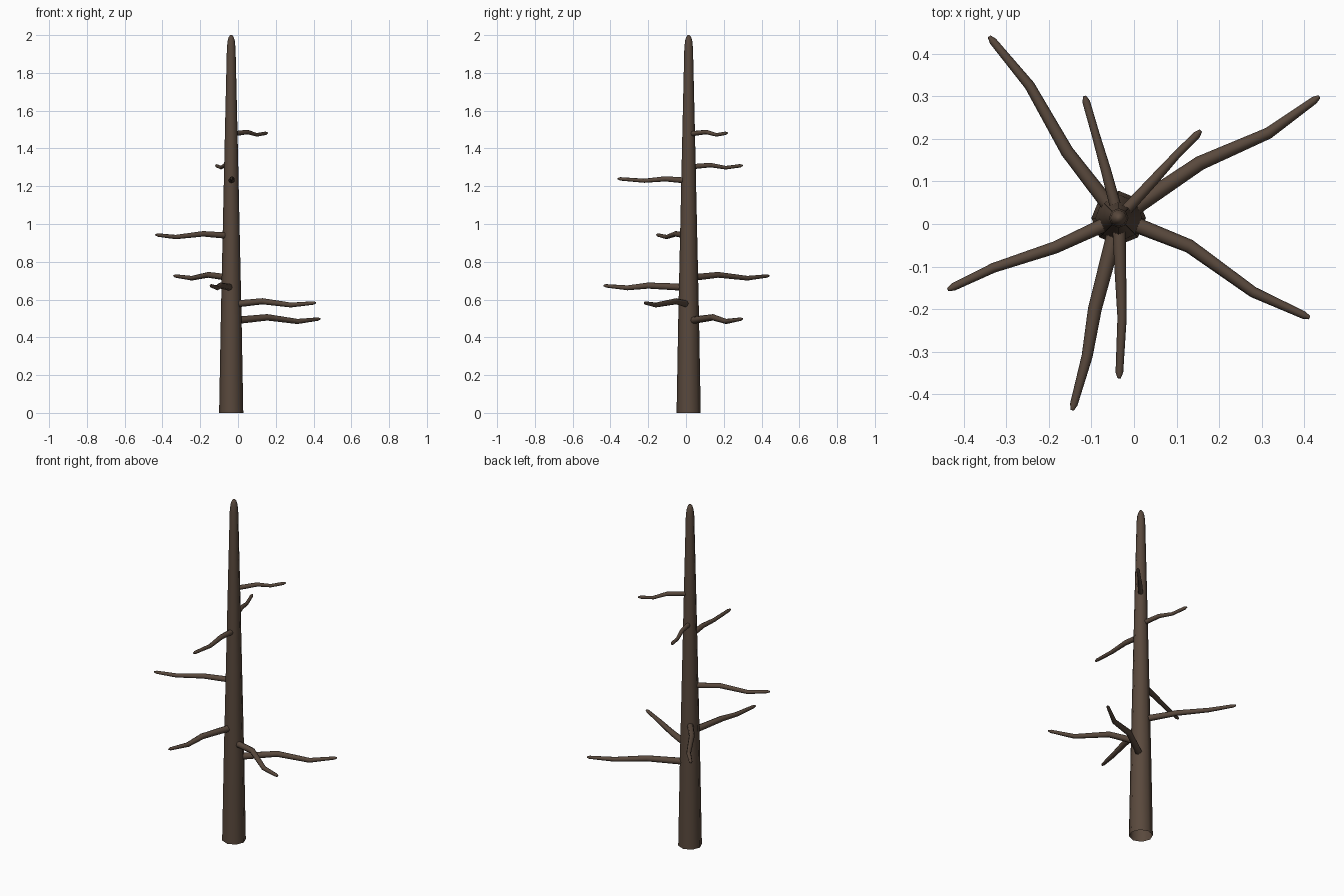
import bpy, bmesh, math
from mathutils import Vector

if "Cube" in bpy.data.objects:
    bpy.data.objects.remove(bpy.data.objects["Cube"])

bark = bpy.data.materials.new("bark")
bark.diffuse_color = (0.10, 0.066, 0.046, 1)
bark.use_nodes = True
bark.node_tree.nodes["Principled BSDF"].inputs["Base Color"].default_value = bark.diffuse_color


def tube(name, points, radii, sides, cap_start):
    """Sweep a ring of given sides along points, closing the tip."""
    pts = [Vector(p) for p in points]
    bm = bmesh.new()
    rings = []
    for i, p in enumerate(pts):
        d = (pts[min(i + 1, len(pts) - 1)] - pts[max(i - 1, 0)]).normalized()
        ref = Vector((1, 0, 0)) if abs(d.z) > 0.9 else Vector((0, 0, 1))
        u = (ref - d * ref.dot(d)).normalized()
        v = d.cross(u)
        rings.append([bm.verts.new(p + radii[i] * (u * math.cos(a) + v * math.sin(a)))
                      for a in (2 * math.pi * k / sides for k in range(sides))])
    for r0, r1 in zip(rings, rings[1:]):
        for k in range(sides):
            n = (k + 1) % sides
            bm.faces.new((r0[k], r0[n], r1[n], r1[k]))
    bm.faces.new(rings[-1])
    if cap_start:
        bm.faces.new(rings[0][::-1])
    me = bpy.data.meshes.new(name)
    bm.to_mesh(me)
    bm.free()
    ob = bpy.data.objects.new(name, me)
    bpy.context.collection.objects.link(ob)
    me.materials.append(bark)
    bpy.context.view_layer.objects.active = ob
    ob.select_set(True)
    bpy.ops.object.shade_smooth_by_angle(angle=math.radians(60))
    ob.select_set(False)


# Tapered trunk, open at the foot, rounded at the top
CX, CY = -0.036, 0.014
profile = [(0, 0.064), (0.5, 0.055), (1.0, 0.044), (1.5, 0.033), (1.93, 0.023),
           (1.97, 0.019), (1.99, 0.013), (2.0, 0.005)]
tube("trunk", [(CX, CY, z) for z, r in profile], [r for z, r in profile], 8, False)

# Crooked branches: base height, two bends, tip, base radius
branches = [
    (1.476, (0.05, 0.107, 1.487), (0.10, 0.162, 1.472), (0.157, 0.219, 1.482), 0.014),
    (1.302, (-0.067, 0.13, 1.312), (-0.09, 0.21, 1.298), (-0.116, 0.30, 1.31), 0.014),
    (1.229, (-0.032, -0.11, 1.239), (-0.028, -0.22, 1.229), (-0.035, -0.362, 1.24), 0.016),
    (0.937, (-0.185, -0.055, 0.948), (-0.33, -0.103, 0.931), (-0.437, -0.154, 0.943), 0.017),
    (0.714, (-0.157, 0.17, 0.731), (-0.245, 0.325, 0.713), (-0.340, 0.440, 0.726), 0.018),
    (0.664, (-0.092, -0.20, 0.674), (-0.11, -0.31, 0.662), (-0.145, -0.437, 0.674), 0.019),
    (0.574, (0.13, -0.052, 0.591), (0.28, -0.16, 0.571), (0.412, -0.22, 0.583), 0.019),
    (0.487, (0.155, 0.143, 0.506), (0.315, 0.213, 0.484), (0.435, 0.299, 0.498), 0.020),
]
for i, (z, b1, b2, tip, r) in enumerate(branches):
    b2v, tv = Vector(b2), Vector(tip)
    shoulder = tv + (b2v - tv).normalized() * 0.014
    pts = [(CX, CY, z), b1, b2, shoulder, tv]
    tube(f"branch_{i + 1}", pts, [r, r * 0.85, r * 0.68, 0.009, 0.004], 8, True)
